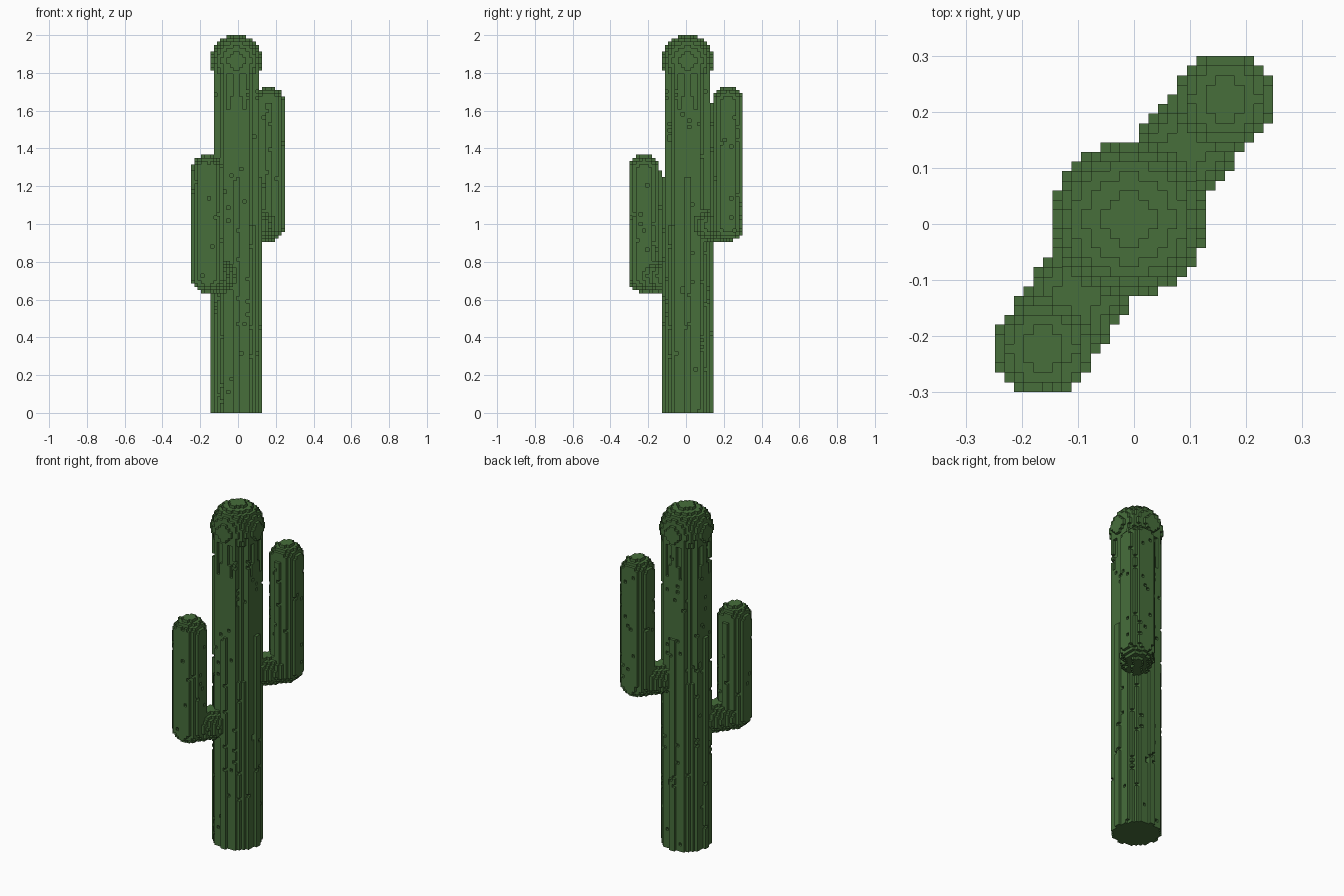
import bpy, math, random
from mathutils import Vector

if "Cube" in bpy.data.objects:
    bpy.data.objects.remove(bpy.data.objects["Cube"])

random.seed(4)
V = 2 / 117                      # voxel size
green = bpy.data.materials.new("cactus green")
green.diffuse_color = (0.063, 0.156, 0.044, 1)
green.use_nodes = True
green.node_tree.nodes["Principled BSDF"].inputs["Base Color"].default_value = green.diffuse_color

cells = {}                       # (i, j, k) -> part name
CX, CY = -0.5, 0.5               # trunk centre in voxels


def fill(name, lo, hi, inside):
    for i in range(lo[0], hi[0] + 1):
        for j in range(lo[1], hi[1] + 1):
            for k in range(max(0, lo[2]), min(116, hi[2]) + 1):
                if (i, j, k) not in cells and inside(i, j, k + 0.5):
                    cells[i, j, k] = name


def capsule(name, a, b, r):
    a, b = Vector(a), Vector(b)
    d = b - a

    def inside(x, y, z):
        p = Vector((x, y, z)) - a
        t = max(0, min(1, p.dot(d) / max(d.length_squared, 1e-9)))
        return (p - d * t).length <= r
    lo = [math.floor(min(a[n], b[n]) - r) for n in range(3)]
    hi = [math.ceil(max(a[n], b[n]) + r) for n in range(3)]
    fill(name, lo, hi, inside)


def trunk(x, y, z):
    dx, dy = x - CX, y - CY
    rib = 7.55 + 0.45 * math.cos(12 * math.atan2(dy, dx))
    return math.hypot(dx, dy) <= rib - 0.45 * z / 94


# ribbed trunk and round head
fill("trunk", (-9, -9, 0), (9, 10, 108), trunk)
capsule("head", (CX, CY, 109), (CX, CY, 109), 8.0)

# two bent arms: a level elbow and an upright
for side, s, z0, z1 in (("right", 1, 58.2, 96), ("left", -1, 42.2, 75)):
    end = (9.5 * s, 12.95 * s)
    capsule(side + "_arm", (*end, z0), (*end, z1), 5.0)
    capsule(side + "_elbow", (CX, CY, z0), (*end, z0), 4.9)

# small random pits in the sides
DIRS = [(1, 0, 0), (-1, 0, 0), (0, 1, 0), (0, -1, 0), (0, 0, 1), (0, 0, -1)]


def step(c, d):
    return (c[0] + d[0], c[1] + d[1], c[2] + d[2])


skin = [c for c, n in cells.items() if (n == "trunk" or n.endswith("arm"))
        and any(step(c, d) not in cells for d in DIRS[:4])]
for c in skin:
    if random.random() < 0.03:
        del cells[c]

# outer voxel faces, one object per part
for part in sorted(set(cells.values())):
    verts, faces = {}, []
    for c, n in cells.items():
        if n != part:
            continue
        for d in DIRS:
            if step(c, d) in cells:
                continue
            ax = [abs(q) for q in d].index(1)
            u, w = (ax + 1) % 3, (ax + 2) % 3
            quad = []
            for su, sw in ((0, 0), (1, 0), (1, 1), (0, 1)):
                p = list(c)
                p[ax] += d[ax] > 0
                p[u] += su
                p[w] += sw
                quad.append(verts.setdefault(tuple(p), len(verts)))
            faces.append(quad if d[ax] > 0 else quad[::-1])
    mesh = bpy.data.meshes.new(part)
    mesh.from_pydata([((x - 0.5) * V, (y - 0.5) * V, z * V) for x, y, z in verts], [], faces)
    mesh.materials.append(green)
    bpy.context.collection.objects.link(bpy.data.objects.new(part, mesh))
